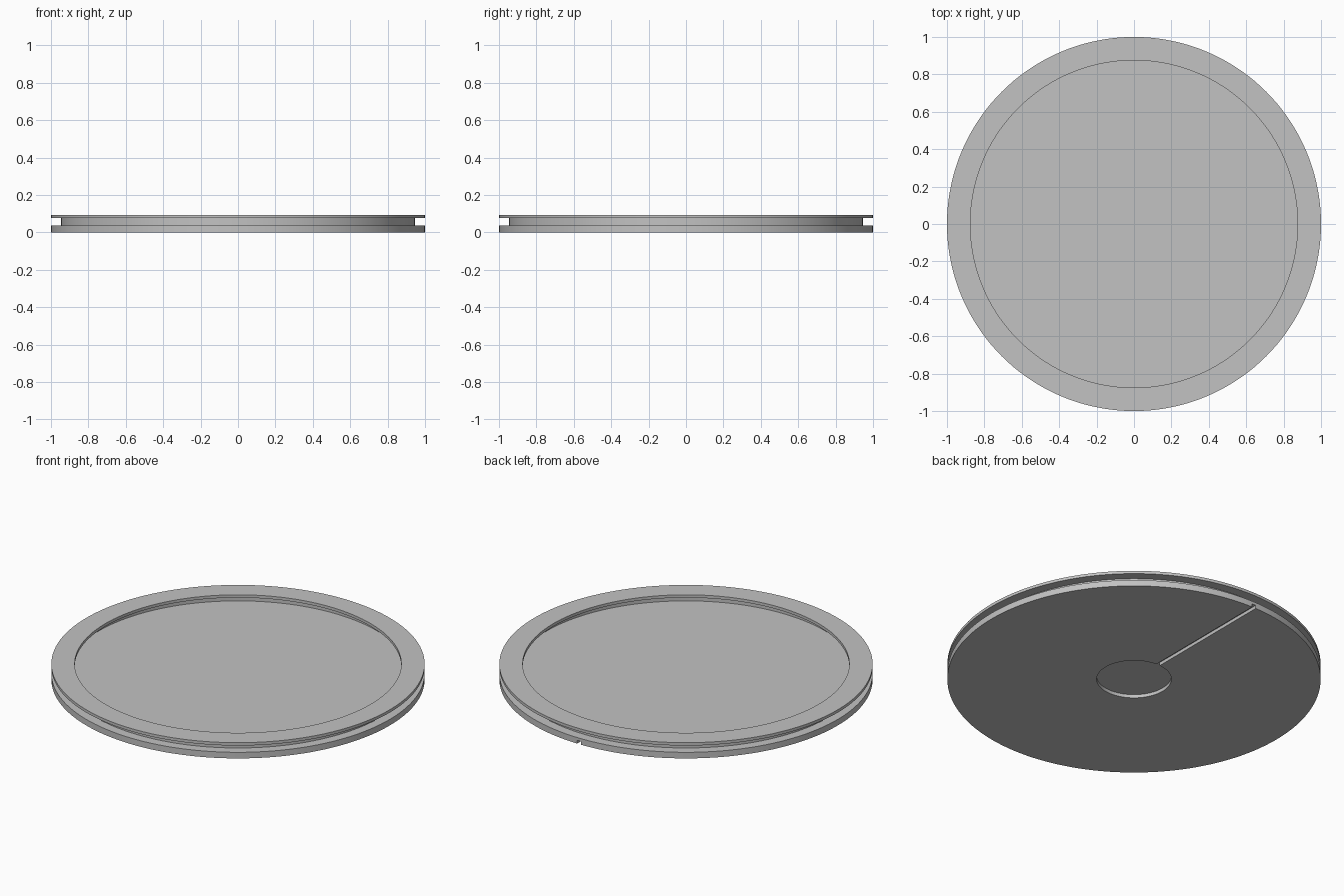
import bpy
import bmesh
from math import tau, radians
from mathutils import Matrix

cube = bpy.data.objects.get("Cube")
if cube:
    bpy.data.objects.remove(cube, do_unlink=True)

# Shared colour
grey = bpy.data.materials.new("plain grey")
grey.use_nodes = True
colour = (0.54, 0.54, 0.54, 1)
grey.diffuse_color = colour
grey.node_tree.nodes["Principled BSDF"].inputs["Base Color"].default_value = colour


def add_object(name, bm):
    bmesh.ops.recalc_face_normals(bm, faces=bm.faces)
    mesh = bpy.data.meshes.new(name)
    bm.to_mesh(mesh)
    bm.free()
    mesh.materials.append(grey)
    obj = bpy.data.objects.new(name, mesh)
    bpy.context.collection.objects.link(obj)
    return obj


def lathe(name, profile, steps=144):
    bm = bmesh.new()
    verts = [bm.verts.new((r, 0, z)) for r, z in profile]
    edges = [bm.edges.new(pair) for pair in zip(verts, verts[1:])]
    bmesh.ops.spin(bm, geom=verts + edges, cent=(0, 0, 0), axis=(0, 0, 1),
                   angle=tau, steps=steps)
    bmesh.ops.remove_doubles(bm, verts=bm.verts, dist=0.0001)
    return add_object(name, bm)


# Heights of the base plate, edge groove and top rim
plate, groove, top = 0.036, 0.076, 0.093
recess, recess_radius = 0.02, 0.2

# Grooved disc: underside recess, base plate, outer groove, rim, undercut tray
disc = lathe("grooved_disc", [
    (0, recess), (recess_radius, recess), (recess_radius, 0),
    (1, 0), (1, plate),
    (0.945, plate), (0.945, groove),
    (1, groove), (1, top), (0.875, top),
    (0.875, groove), (0.92, groove),
    (0.92, plate), (0, plate),
])

# Narrow channel from the underside recess to the back edge
bm = bmesh.new()
bmesh.ops.create_cube(bm, size=1, matrix=Matrix.Translation((0, 0.64, -0.021))
                      @ Matrix.Diagonal((0.024, 0.92, 0.08, 1)))
cutter = add_object("channel_cutter", bm)
cutter.hide_render = True
cut = disc.modifiers.new("channel", "BOOLEAN")
cut.operation = "DIFFERENCE"
cut.solver = "EXACT"
cut.object = cutter

bpy.ops.object.select_all(action="DESELECT")
disc.select_set(True)
bpy.context.view_layer.objects.active = disc
bpy.ops.object.modifier_apply(modifier=cut.name)
bpy.data.objects.remove(cutter, do_unlink=True)
bpy.ops.object.shade_smooth_by_angle(angle=radians(30))
